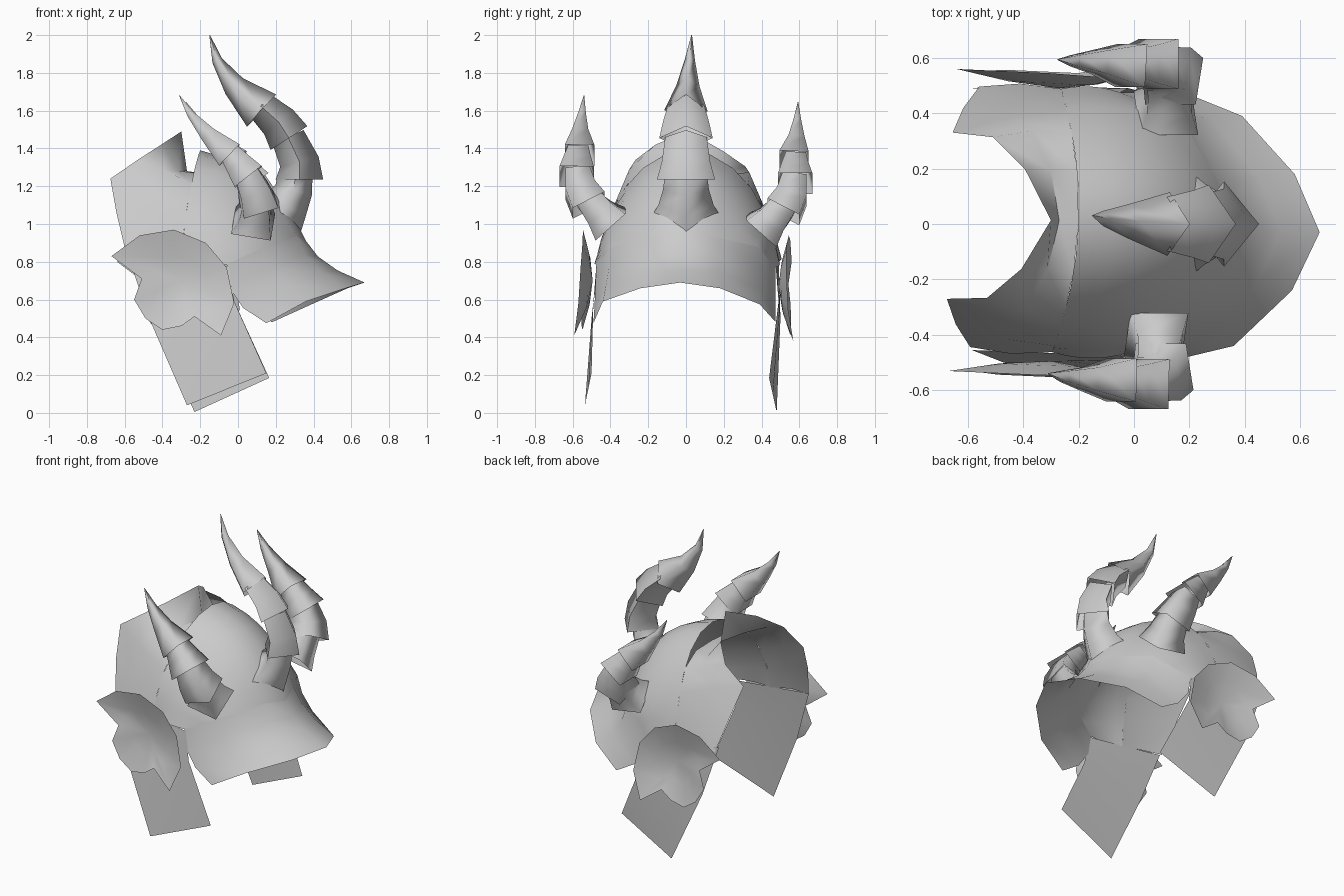
import bpy, bmesh, math
from mathutils import Vector as V

if "Cube" in bpy.data.objects:
    bpy.data.objects.remove(bpy.data.objects["Cube"])

metal = bpy.data.materials.new("grey metal")
metal.diffuse_color = (0.6, 0.6, 0.6, 1)
metal.use_nodes = True
metal.node_tree.nodes["Principled BSDF"].inputs["Base Color"].default_value = metal.diffuse_color


def make(name, verts, faces, angle=40):
    me = bpy.data.meshes.new(name)
    me.from_pydata([tuple(v) for v in verts], [], faces)
    bm = bmesh.new()
    bm.from_mesh(me)
    bmesh.ops.recalc_face_normals(bm, faces=bm.faces)
    bm.to_mesh(me)
    bm.free()
    me.materials.append(metal)
    ob = bpy.data.objects.new(name, me)
    bpy.context.collection.objects.link(ob)
    bpy.ops.object.select_all(action='DESELECT')
    ob.select_set(True)
    bpy.context.view_layer.objects.active = ob
    bpy.ops.object.shade_smooth_by_angle(angle=math.radians(angle))
    return ob


def sheet(name, rows, angle=40):
    """Grid surface through equally long rows of points."""
    n = len(rows[0])
    verts = [p for r in rows for p in r]
    faces = [(i * n + j, i * n + j + 1, (i + 1) * n + j + 1, (i + 1) * n + j)
             for i in range(len(rows) - 1) for j in range(n - 1)]
    return make(name, verts, faces, angle)


def bezier(a, c, b, t):
    return a * (1 - t) ** 2 + c * 2 * t * (1 - t) + b * t * t


def yaw(p):
    """The helmet is turned very slightly."""
    return V((p[0] + 0.035 * p[1], p[1] - 0.045 * p[0], p[2]))


# Curves across the helmet, running from the -y side to the +y side
def back_arch(a):
    s, c = math.sin(a), max(0, math.cos(a))
    return V((-0.2 - 0.08 * s * s, 0.475 * s, 0.80 + 0.59 * c ** 1.2))


seam = [V(p) for p in ((-0.06, -0.475, 0.785), (0.14, -0.39, 0.88), (0.31, -0.16, 0.935),
                       (0.36, -0.01, 0.91), (0.31, 0.14, 0.935), (0.17, 0.38, 0.88),
                       (-0.05, 0.475, 0.77))]
brim_edge = [V(p) for p in ((0.15, -0.49, 0.475), (0.36, -0.44, 0.59), (0.57, -0.24, 0.66),
                            (0.67, -0.03, 0.69), (0.58, 0.18, 0.66), (0.39, 0.39, 0.575),
                            (0.18, 0.475, 0.48))]

# Bowl
rows = []
for k in range(7):
    row = []
    for i in range(13):
        a = math.radians(15 * i - 90)
        c = max(0, math.cos(a)) ** 1.3
        p = yaw(back_arch(a))
        q = seam[i // 2].lerp(seam[min(i // 2 + 1, 6)], 0.5 * (i % 2))
        ctrl = (p + q) / 2 + V((0.12 * c, 0.03 * math.sin(a), 0.155 * c))
        row.append(bezier(p, ctrl, q, k / 6))
    rows.append(row)
sheet("bowl", rows, 60)

# Brim, slightly hollow between seam and faceted outer edge
rows = [[bezier(p, (p + q) / 2 + V((-0.12, 0, -0.05) if i in (0, 6) else (-0.09, 0, -0.02)),
                q, k / 3)
         for i, (p, q) in enumerate(zip(seam, brim_edge))] for k in range(4)]
sheet("brim", rows, 50)

# Neck guard: raised crest in the middle, flaring to the sides
rim = [(-0.3, 0, 1.49), (-0.4, 0.18, 1.42), (-0.52, 0.29, 1.34),
       (-0.665, 0.30, 1.24), (-0.63, 0.39, 1.06), (-0.575, 0.47, 0.84)]
inner, mid = [], []
for (x, y, z), deg in zip(rim, (0, 22, 42, 57, 72, 90)):
    p = back_arch(math.radians(deg))
    p.z = min(p.z, 1.27)
    inner.append(p)
    if deg < 30:
        mid.append(V((-0.27 - y * 0.2, y, 1.28)))
    else:
        mid.append((p + V((x, y, z))) / 2 + V((0, 0.015, 0.01)))


def both(half, drop=0.0):
    """Mirror a half row; the +y side sits a little lower."""
    row = ([V((p[0], -p[1], p[2])) for p in reversed(half[1:])] + [V(half[0])]
           + [V((p[0], p[1], p[2] - drop)) for p in half[1:]])
    return [yaw(p) for p in row]


sheet("neck_guard", [both(inner), both(mid, 0.015), both(rim, 0.035)], 50)

# Cheek guards: long slanted plates
for side, rear, low in ((-1, 0.455, ((-0.27, 0.535, 0.04), (0.15, 0.50, 0.21))),
                        (1, 0.49, ((-0.23, 0.48, 0.005), (0.165, 0.44, 0.185)))):
    lines = [((-0.585, rear, 0.84), (-0.05, 0.475, 0.775)),
             ((-0.47, 0.50, 0.50), (-0.02, 0.49, 0.59)), low]
    rows = []
    for a, b in lines:
        a, b = V(a), V(b)
        rows.append([V((p.x, p.y * side, p.z)) for p in (a, a.lerp(b, 0.5), b)])
    sheet("cheek_guard", rows, 50)

# Ear plates: dished, with a notched outline (x, depth, z)
outline = [(-0.67, 0.545, 0.83), (-0.52, 0.545, 0.94), (-0.34, 0.545, 0.97),
           (-0.17, 0.54, 0.90), (-0.06, 0.545, 0.77), (-0.02, 0.555, 0.58),
           (-0.09, 0.58, 0.41), (-0.23, 0.55, 0.51), (-0.30, 0.55, 0.46),
           (-0.40, 0.55, 0.44), (-0.49, 0.55, 0.50), (-0.55, 0.545, 0.60),
           (-0.51, 0.535, 0.71)]
for side in (-1, 1):
    dx, dz = (0, 0) if side < 0 else (0.03, -0.03)
    n = len(outline)
    hub = V((-0.3, 0.492, 0.70))
    pts = [V(p) for p in outline]
    ring = [hub.lerp(p, 0.5) for p in pts]
    for p in ring:
        p.y = hub.y + (p.y - hub.y) * 0.65
    pts += ring + [hub]
    verts = [V((p.x + dx, side * p.y - 0.045 * (p.x + 0.35), p.z + dz)) for p in pts]
    faces = []
    for i in range(n):
        j = (i + 1) % n
        faces += [(i, j, n + j, n + i), (n + i, n + j, 2 * n)]
    make("ear_plate", verts, faces, 60)


# Horns: stacked four-sided sleeves, each given as (x, y, z, radius) rings
def sleeve(name, rings, mirror=1, shift=(0, 0, 0), phase=0.0, wide=1.0, lean=0.0):
    pts = [V((x, y * mirror + lean * max(0, z - 1.3), z)) + V(shift) for x, y, z, r in rings]
    verts, faces = [], []
    for i, p in enumerate(pts):
        t = (pts[min(i + 1, len(pts) - 1)] - pts[max(i - 1, 0)]).normalized()
        u = V((0, 1, 0)).cross(t).normalized()
        w = t.cross(u) * wide
        for k in range(4):
            a = phase + math.pi / 2 * k
            verts.append(p + (u * math.cos(a) + w * math.sin(a)) * rings[i][3])
    for i in range(len(pts) - 1):
        for k in range(4):
            m = (k + 1) % 4
            faces.append((i * 4 + k, i * 4 + m, i * 4 + 4 + m, i * 4 + 4 + k))
    make(name, verts, faces, 100)


centre = {
    "centre_horn_root": [(0.21, 0, 1.04, 0.15), (0.255, 0, 1.10, 0.12),
                         (0.295, 0, 1.18, 0.10), (0.305, 0, 1.27, 0.09)],
    "centre_horn_lower": [(0.325, 0, 1.235, 0.126), (0.325, 0, 1.33, 0.105),
                          (0.265, 0, 1.46, 0.09)],
    "centre_horn_middle": [(0.27, 0, 1.455, 0.116), (0.215, 0, 1.54, 0.1),
                           (0.12, 0, 1.625, 0.08)],
    "centre_horn_tip": [(0.125, 0, 1.60, 0.115), (-0.02, 0.01, 1.73, 0.062),
                        (-0.11, 0.02, 1.865, 0.028), (-0.15, 0.03, 2.0, 0.002)],
}
for name, rings in centre.items():
    sleeve(name, rings, wide=1.0 if "tip" in name else 1.22)

side_horn = {
    "side_horn_root": [(0.08, 0.40, 1.0, 0.15), (0.09, 0.455, 1.06, 0.115),
                       (0.09, 0.515, 1.13, 0.10), (0.08, 0.54, 1.18, 0.09)],
    "side_horn_lower": [(0.11, 0.515, 1.10, 0.135), (0.085, 0.56, 1.18, 0.115),
                        (0.04, 0.575, 1.28, 0.09)],
    "side_horn_middle": [(0.055, 0.578, 1.25, 0.128), (0.0, 0.575, 1.32, 0.10),
                         (-0.05, 0.57, 1.385, 0.075)],
    "side_horn_tip": [(-0.045, 0.563, 1.365, 0.11), (-0.16, 0.56, 1.475, 0.06),
                      (-0.25, 0.55, 1.58, 0.028), (-0.31, 0.54, 1.68, 0.002)],
}
for side, shift, lean in ((-1, (0, 0, 0), 0), (1, (0.035, 0, -0.035), 0.14)):
    for name, rings in side_horn.items():
        sleeve(name, rings, side, shift, math.pi / 4, 1.0, lean)
